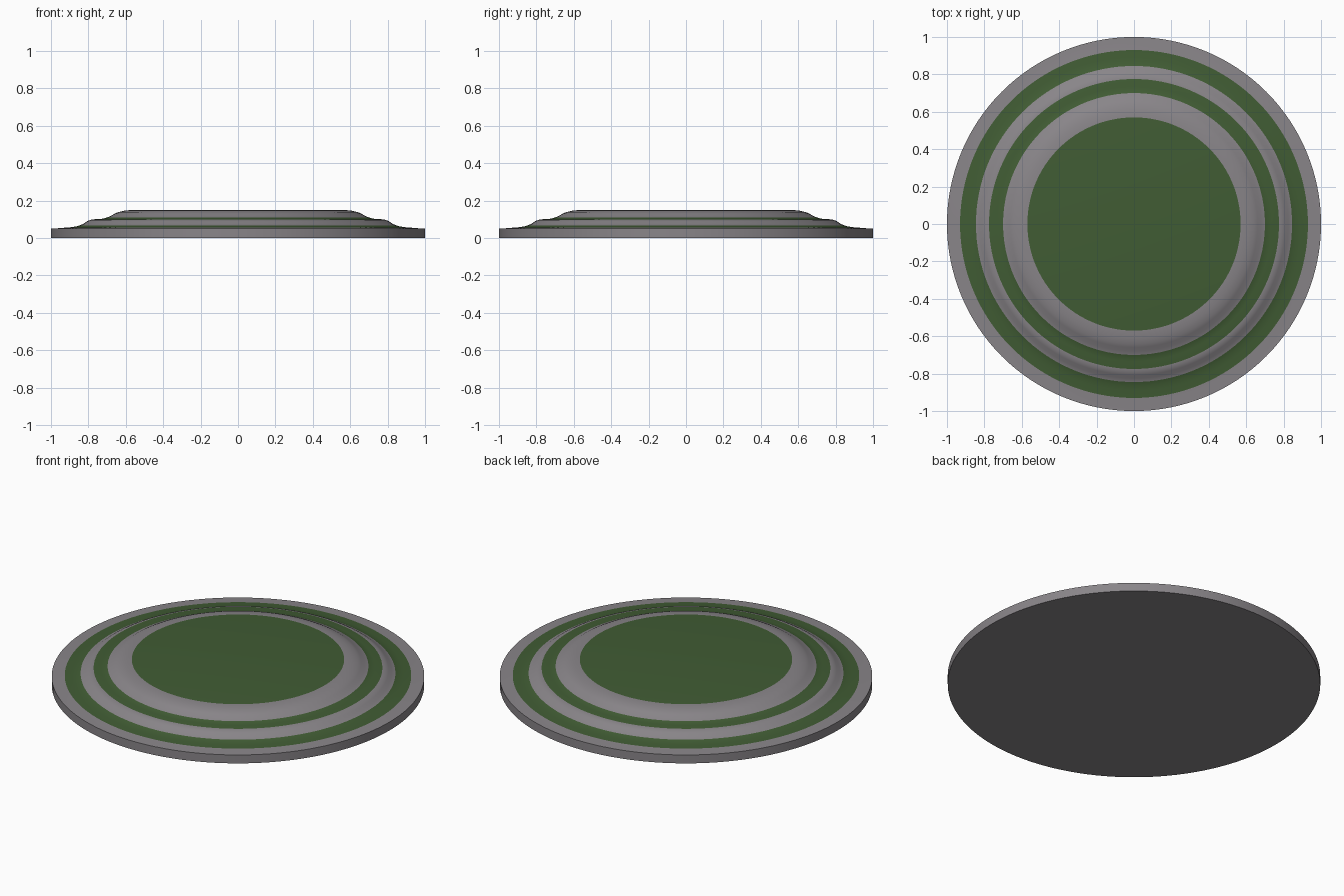
import bpy, bmesh, math

if "Cube" in bpy.data.objects:
    bpy.data.objects.remove(bpy.data.objects["Cube"])

def material(name, rgb):
    m = bpy.data.materials.new(name)
    m.diffuse_color = (*rgb, 1)
    m.use_nodes = True
    m.node_tree.nodes["Principled BSDF"].inputs["Base Color"].default_value = m.diffuse_color
    return m

GREY, GREEN = 0, 1
SIDES = 128

# Half profile from the centre bottom outwards and up: radius, height, colour of the band ending here
profile = [
    (1.00, 0.000, GREY), (1.00, 0.050, GREY),
    (0.965, 0.052, GREY), (0.93, 0.055, GREY),
    (0.89, 0.058, GREEN), (0.865, 0.062, GREEN), (0.845, 0.068, GREEN),
    (0.825, 0.077, GREY), (0.808, 0.089, GREY), (0.793, 0.096, GREY), (0.775, 0.100, GREY),
    (0.735, 0.102, GREEN), (0.715, 0.105, GREEN), (0.70, 0.110, GREEN),
    (0.68, 0.118, GREY), (0.66, 0.130, GREY), (0.642, 0.138, GREY),
    (0.61, 0.146, GREY), (0.57, 0.150, GREY),
]

bm = bmesh.new()
rings = [[bm.verts.new((r * math.cos(2 * math.pi * i / SIDES),
                        r * math.sin(2 * math.pi * i / SIDES), z))
          for i in range(SIDES)] for r, z, _ in profile]

# Terraced sides
for k in range(1, len(rings)):
    a, b = rings[k - 1], rings[k]
    for i in range(SIDES):
        j = (i + 1) % SIDES
        f = bm.faces.new((a[i], a[j], b[j], b[i]))
        f.material_index = profile[k][2]

# Flat underside and green top
bm.faces.new(rings[0][::-1]).material_index = GREY
bm.faces.new(rings[-1]).material_index = GREEN

mesh = bpy.data.meshes.new("terraced_mound")
bm.to_mesh(mesh)
bm.free()
mesh.materials.append(material("stone grey", (0.25, 0.235, 0.25)))
mesh.materials.append(material("grass green", (0.052, 0.107, 0.034)))
mound = bpy.data.objects.new("terraced_mound", mesh)
bpy.context.collection.objects.link(mound)

# Smooth slopes, sharp rim
bpy.context.view_layer.objects.active = mound
mound.select_set(True)
bpy.ops.object.shade_smooth_by_angle(angle=math.radians(35))
